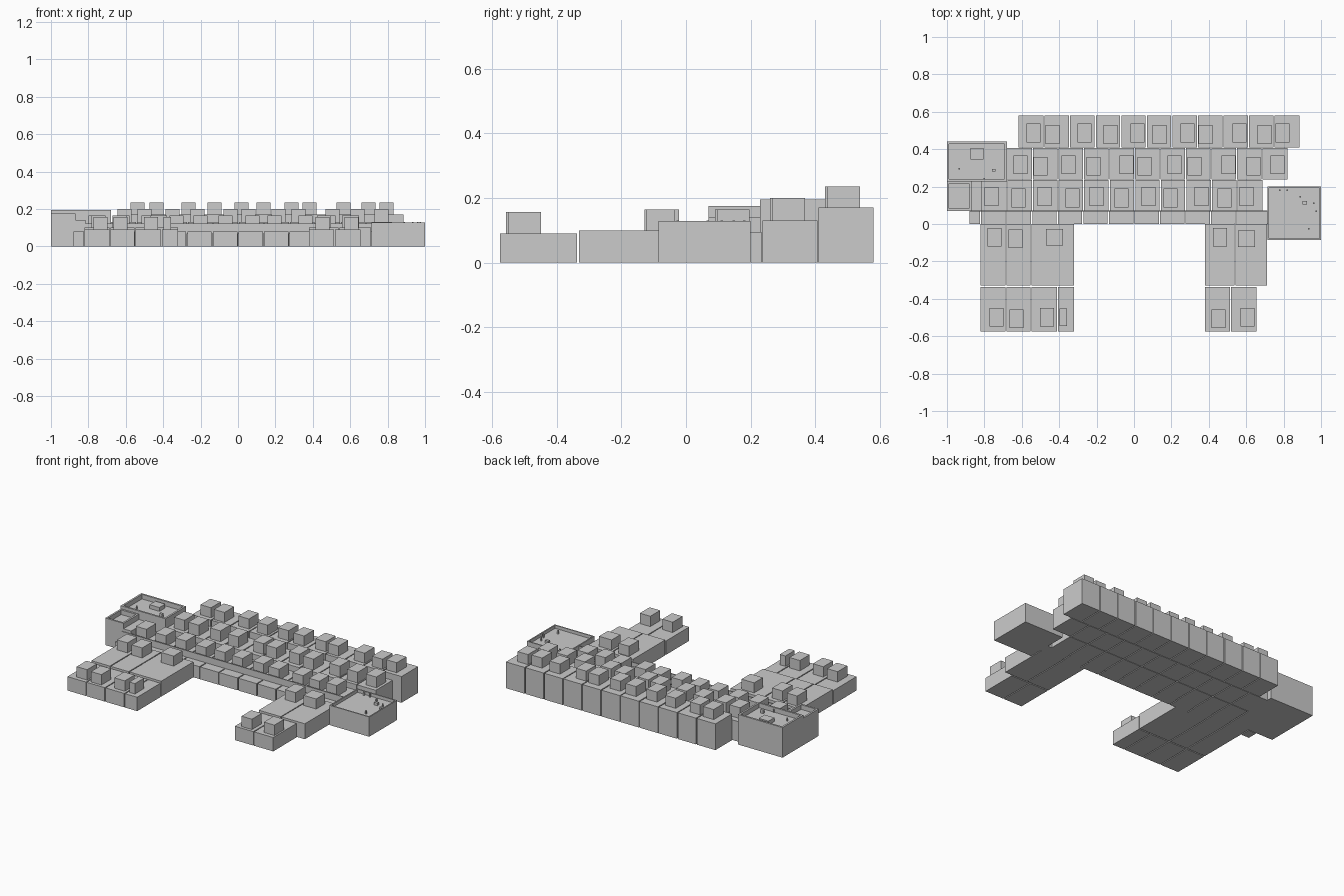
import bpy

GAP = 0.003


def mesh_boxes(name, boxes):
    """One object from a list of (x0, x1, y0, y1, z0, z1) boxes."""
    verts, faces = [], []
    for x0, x1, y0, y1, z0, z1 in boxes:
        n = len(verts)
        verts += [(x, y, z) for z in (z0, z1)
                  for x, y in ((x0, y0), (x1, y0), (x1, y1), (x0, y1))]
        faces += [[n + i for i in f] for f in
                  ((3, 2, 1, 0), (4, 5, 6, 7), (0, 1, 5, 4),
                   (1, 2, 6, 5), (2, 3, 7, 6), (3, 0, 4, 7))]
    me = bpy.data.meshes.new(name)
    me.from_pydata(verts, [], faces)
    ob = bpy.data.objects.new(name, me)
    bpy.context.collection.objects.link(ob)
    return ob


def units(name, edges, y0, y1, h):
    """Row of house blocks, split at the given x edges by narrow gaps."""
    last = len(edges) - 2
    mesh_boxes(name, [(a + (GAP if i else 0), b - (GAP if i < last else 0), y0, y1, 0, h)
                      for i, (a, b) in enumerate(zip(edges, edges[1:]))])


def roof_rooms(name, centres, y, base, top, w=0.075, d=0.10):
    """Small stair rooms on the roofs, alternately shifted a little."""
    boxes = []
    for i, x in enumerate(centres):
        s = 0.006 if i % 2 else -0.002
        boxes.append((x - w / 2, x + w / 2, y - d / 2 - s, y + d / 2 - s, base - 0.005, top))
    mesh_boxes(name, boxes)


def pavilion(name, x0, x1, y0, y1, h, depth=0.03, t=0.012):
    """Block with a sunken roof inside a parapet."""
    r = h - depth
    mesh_boxes(name, [(x0, x1, y0, y1, 0, r)])
    mesh_boxes(name + "_parapet", [
        (x0, x1, y0, y0 + t, r, h), (x0, x1, y1 - t, y1, r, h),
        (x0, x0 + t, y0 + t, y1 - t, r, h), (x1 - t, x1, y0 + t, y1 - t, r, h)])


# three stepped terraces, eleven houses each
STEP = 0.1365
rows = [
    ("back_terrace", -0.617, 0.41, 0.58, 0.17, 0.235, 0.485,
     (-0.537, -0.435, -0.265, -0.125, 0.019, 0.136, 0.286, 0.382, 0.564, 0.698, 0.794)),
    ("middle_terrace", -0.68, 0.237, 0.407, 0.13, 0.20, 0.315,
     (-0.607, -0.50, -0.35, -0.217, -0.04, 0.056, 0.217, 0.323, 0.505, 0.639, 0.767)),
    ("lower_terrace", -0.815, 0.067, 0.234, 0.095, 0.165, 0.145,
     (-0.762, -0.617, -0.478, -0.329, -0.20, -0.067, 0.078, 0.195, 0.361, 0.484, 0.602)),
]
for name, x0, y0, y1, h, top, ry, xs in rows:
    units(name, [x0 + STEP * i for i in range(12)], y0, y1, h)
    roof_rooms(name + "_roof_rooms", xs, ry, h, top)

# front walkway with low railing wall
units("front_walkway", [-0.88] + [-0.82 + STEP * i for i in range(11)] + [0.715], 0.0, 0.067, 0.08)
mesh_boxes("walkway_railing", [(-0.88, 0.715, 0.066, 0.073, 0.07, 0.122)])

# front wings, each with an inner and an outer row
wings = [
    ("left_inner_wing", (-0.82, -0.685, -0.55, -0.32), -0.33, 0.0, 0.10),
    ("left_outer_wing", (-0.82, -0.685, -0.55, -0.41, -0.32), -0.575, -0.337, 0.09),
    ("right_inner_wing", (0.38, 0.54, 0.71), -0.33, 0.0, 0.10),
    ("right_outer_wing", (0.38, 0.515, 0.655), -0.575, -0.337, 0.09),
]
for w in wings:
    units(*w)
roof_rooms("inner_wing_rooms", (-0.745, -0.634, 0.46), -0.073, 0.10, 0.165)
roof_rooms("inner_wing_wide_rooms", (-0.425, 0.602), -0.073, 0.10, 0.165, w=0.09, d=0.09)
roof_rooms("outer_wing_rooms", (-0.735, -0.627, -0.465, 0.452, 0.607), -0.50, 0.09, 0.157)
roof_rooms("outer_wing_narrow_room", (-0.377,), -0.50, 0.09, 0.157, w=0.04, d=0.095)

# end pavilions
pavilion("left_pavilion", -1.0, -0.68, 0.228, 0.44, 0.195)
pavilion("left_pavilion_front", -1.0, -0.87, 0.07, 0.228, 0.175)
mesh_boxes("left_stair_block", [(-0.87, -0.815, 0.07, 0.228, 0, 0.14)])
pavilion("right_pavilion", 0.715, 1.0, -0.085, 0.20, 0.128, depth=0.02, t=0.008)

# roof boxes and vent posts on the pavilions
mesh_boxes("pavilion_roof_boxes", [
    (-0.875, -0.805, 0.345, 0.405, 0.16, 0.19),
    (-0.76, -0.74, 0.28, 0.295, 0.16, 0.19),
    (0.90, 0.925, 0.105, 0.122, 0.105, 0.125)])
posts = [(-0.933, 0.296, 0.16), (-0.80, 0.243, 0.16), (0.778, 0.18, 0.105), (0.82, 0.18, 0.105),
         (0.89, 0.147, 0.105), (0.96, 0.11, 0.105), (0.975, 0.067, 0.105), (0.934, -0.025, 0.105)]
mesh_boxes("vent_posts", [(x - 0.004, x + 0.004, y - 0.004, y + 0.004, z, z + 0.025)
                          for x, y, z in posts])
